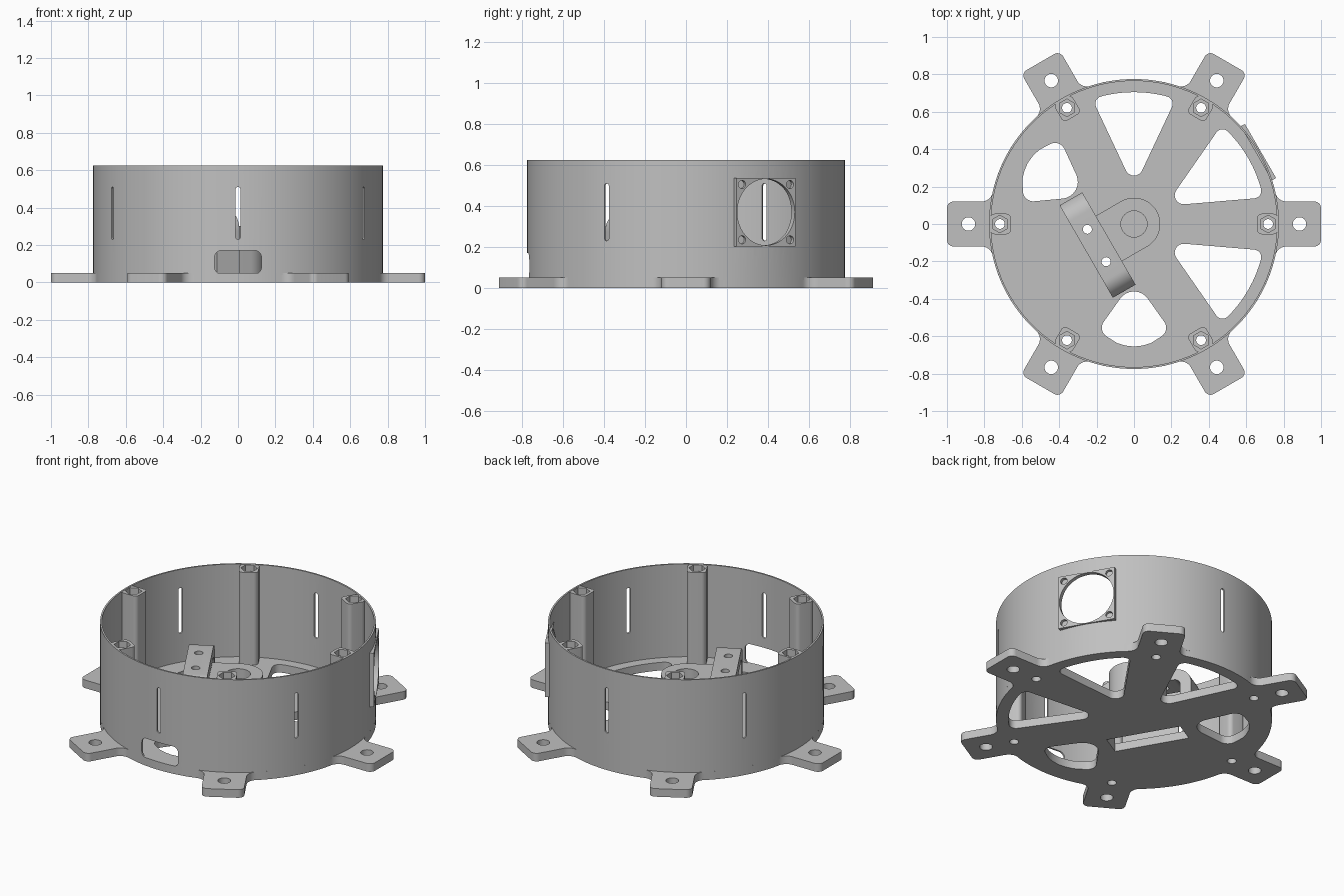
import bpy, bmesh
from math import radians, cos, sin, tan, pi
from mathutils import Matrix, Vector

cube = bpy.data.objects.get("Cube")
if cube:
    bpy.data.objects.remove(cube, do_unlink=True)

grey = bpy.data.materials.new("plain grey")
grey.use_nodes = True
COLOUR = (0.53, 0.53, 0.53, 1)
grey.diffuse_color = COLOUR
grey.node_tree.nodes["Principled BSDF"].inputs["Base Color"].default_value = COLOUR

BASE_TOP, RIM, WALL_R = 0.05, 0.625, 0.775


# ---------- outline helpers ----------
def polar(r, deg):
    return (r * cos(radians(deg)), r * sin(radians(deg)))


def circle(r, n=32, cx=0, cy=0, start=0):
    return [(cx + r * cos(start + 2 * pi * i / n), cy + r * sin(start + 2 * pi * i / n)) for i in range(n)]


def rounded(corners, steps=8):
    """Closed outline from (x, y, fillet radius) corners."""
    out = []
    for i, (x, y, r) in enumerate(corners):
        p = Vector((x, y))
        if not r:
            out.append((x, y))
            continue
        a = (Vector(corners[i - 1][:2]) - p).normalized()
        b = (Vector(corners[(i + 1) % len(corners)][:2]) - p).normalized()
        half = a.angle(b) / 2
        centre = p + (a + b).normalized() * (r / sin(half))
        start = p + a * (r / tan(half)) - centre
        sweep = (pi - 2 * half) * (1 if a.x * b.y - a.y * b.x < 0 else -1)
        for k in range(steps + 1):
            t = sweep * k / steps
            q = Matrix.Rotation(t, 2) @ start + centre
            out.append((q.x, q.y))
    return out


def box(x0, x1, y0, y1, r=0):
    return rounded([(x0, y0, r), (x1, y0, r), (x1, y1, r), (x0, y1, r)])


def turn(pts, deg):
    c, s = cos(radians(deg)), sin(radians(deg))
    return [(x * c - y * s, x * s + y * c) for x, y in pts]


# ---------- solid helpers ----------
def plate(name, loops, z0, z1, matrix=None):
    """Extrude an outline (first loop) with holes (other loops) from z0 to z1."""
    cu = bpy.data.curves.new(name, 'CURVE')
    cu.dimensions = '2D'
    cu.fill_mode = 'BOTH'
    cu.extrude = (z1 - z0) / 2
    for pts in loops:
        sp = cu.splines.new('POLY')
        sp.points.add(len(pts) - 1)
        for point, (x, y) in zip(sp.points, pts):
            point.co = (x, y, 0, 1)
        sp.use_cyclic_u = True
    tmp = bpy.data.objects.new(name + " outline", cu)
    bpy.context.collection.objects.link(tmp)
    bpy.context.view_layer.update()
    mesh = bpy.data.meshes.new_from_object(tmp.evaluated_get(bpy.context.evaluated_depsgraph_get()))
    bpy.data.objects.remove(tmp, do_unlink=True)
    bm = bmesh.new()
    bm.from_mesh(mesh)
    bmesh.ops.remove_doubles(bm, verts=bm.verts, dist=1e-5)
    bmesh.ops.recalc_face_normals(bm, faces=bm.faces)
    bm.transform((matrix or Matrix()) @ Matrix.Translation((0, 0, (z0 + z1) / 2)))
    bm.to_mesh(mesh)
    bm.free()
    mesh.materials.clear()
    mesh.materials.append(grey)
    ob = bpy.data.objects.new(name, mesh)
    bpy.context.collection.objects.link(ob)
    return ob


def upright(deg):
    """Outline x runs round the ring, y runs up, extrusion runs outwards."""
    m = Matrix(((0, 0, 1, 0), (1, 0, 0, 0), (0, 1, 0, 0), (0, 0, 0, 1)))
    return Matrix.Rotation(radians(deg), 4, 'Z') @ m


def cut(ob, cutters):
    for c in cutters:
        mod = ob.modifiers.new("cut", 'BOOLEAN')
        mod.operation = 'DIFFERENCE'
        mod.solver = 'EXACT'
        mod.object = c
    bpy.context.view_layer.update()
    mesh = bpy.data.meshes.new_from_object(ob.evaluated_get(bpy.context.evaluated_depsgraph_get()))
    ob.modifiers.clear()
    ob.data = mesh
    for c in cutters:
        bpy.data.objects.remove(c, do_unlink=True)


# ---------- base plate with six tabs ----------
outline, holes = [], []
for a in range(0, 360, 60):
    root = WALL_R * cos(radians(9))
    corners = [(root, -0.12, 0.06), (1, -0.12, 0.035), (1, 0.12, 0.035), (root, 0.12, 0.06)]
    for d in range(14, 47, 2):
        corners.append((*polar(WALL_R, d), 0))
    # neighbours of the first corner lie on the disc edge
    before = (*polar(WALL_R, -14), 0)
    outline += turn(rounded([before] + corners)[1:], a)
    holes += [turn(circle(0.036, cx=0.885), a), turn(circle(0.026, cx=0.717), a)]

large_window = rounded([(0.194, 0, 0.048), (0.668, -0.223, 0.04)]
                       + [(*polar(0.705, d), 0) for d in (-13, -8, -4, 0, 4, 8, 13)]
                       + [(0.668, 0.223, 0.04)])
small_window = rounded([(0.295, 0, 0.09), (0.57, -0.195, 0.055), (0.637, -0.09, 0), (0.65, -0.045, 0),
                        (0.655, 0, 0), (0.65, 0.045, 0), (0.637, 0.09, 0), (0.57, 0.195, 0.055)])
holes += [turn(large_window, a) for a in (-30, 30, 90)]
holes += [turn(small_window, a) for a in (150, 270)]
holes.append(turn(box(0.155, 0.295, -0.22, 0.22), 210))
plate("base_plate", [outline] + holes, 0, BASE_TOP)

# ---------- ring wall with slots, front opening and fan opening ----------
wall = plate("ring_wall", [circle(WALL_R, 128), circle(0.765, 128)], 0.04, RIM)
cutters = [plate("slot_cutter", [box(-0.0125, 0.0125, 0.23, 0.51, 0.012)], 0.7, 0.85, upright(a))
           for a in (90, 150, 210, 270, 330)]
cutters.append(plate("opening_cutter", [box(-0.125, 0.125, 0.045, 0.17, 0.035)], 0.7, 0.85, upright(270)))
cutters.append(plate("fan_cutter", [circle(0.162, 64, cy=0.37)], 0.7, 0.85, upright(30)))
cut(wall, cutters)

# ---------- square fan mount on the wall ----------
fan = [box(-0.167, 0.167, 0.203, 0.537), circle(0.162, 64, cy=0.37)]
fan += [circle(0.02, 20, sx * 0.135, 0.37 + sy * 0.135) for sx in (-1, 1) for sy in (-1, 1)]
plate("fan_mount", fan, 0.755, 0.781, upright(30))

# ---------- screw posts with hexagonal nut pockets ----------
for i in range(6):
    m = Matrix.Rotation(radians(60 * i), 4, 'Z')
    body = box(0.658, 0.768, -0.055, 0.055, 0.025)
    plate(f"post_{i + 1}", [body, circle(0.026, cx=0.717)], BASE_TOP, 0.585, m)
    plate(f"post_nut_pocket_{i + 1}", [body, circle(0.047, 6, cx=0.717, start=pi / 6)], 0.585, RIM - 0.002, m)

# ---------- bridge bracket over the base slot ----------
arch = rounded([(-0.285, 0.04, 0), (-0.22, 0.04, 0), (-0.22, 0.31, 0.04), (0.22, 0.31, 0.04),
                (0.22, 0.04, 0), (0.285, 0.04, 0), (0.285, 0.375, 0.1), (-0.285, 0.375, 0.1)], 12)
bridge = plate("bridge_bracket", [arch], 0.155, 0.295, upright(210))
spin = Matrix.Rotation(radians(210), 4, 'Z')
cut(bridge, [plate("screw_cutter", [circle(0.024, 24, 0.23, s * 0.1)], 0.2, 0.5, spin) for s in (-1, 1)])

# ---------- central boss with a round seat ----------
boss = [polar(0.14, d) for d in range(90, 271, 6)] + [(0.157, -0.14), (0.157, 0.14)]
plate("centre_boss", [boss], BASE_TOP, 0.24, spin)
plate("centre_boss_seat", [boss, circle(0.07, 48)], 0.24, 0.30, spin)

# ---------- shading ----------
bpy.ops.object.select_all(action='DESELECT')
for ob in bpy.context.collection.objects:
    if ob.type == 'MESH':
        ob.select_set(True)
        bpy.context.view_layer.objects.active = ob
bpy.ops.object.shade_smooth_by_angle(angle=radians(30))
